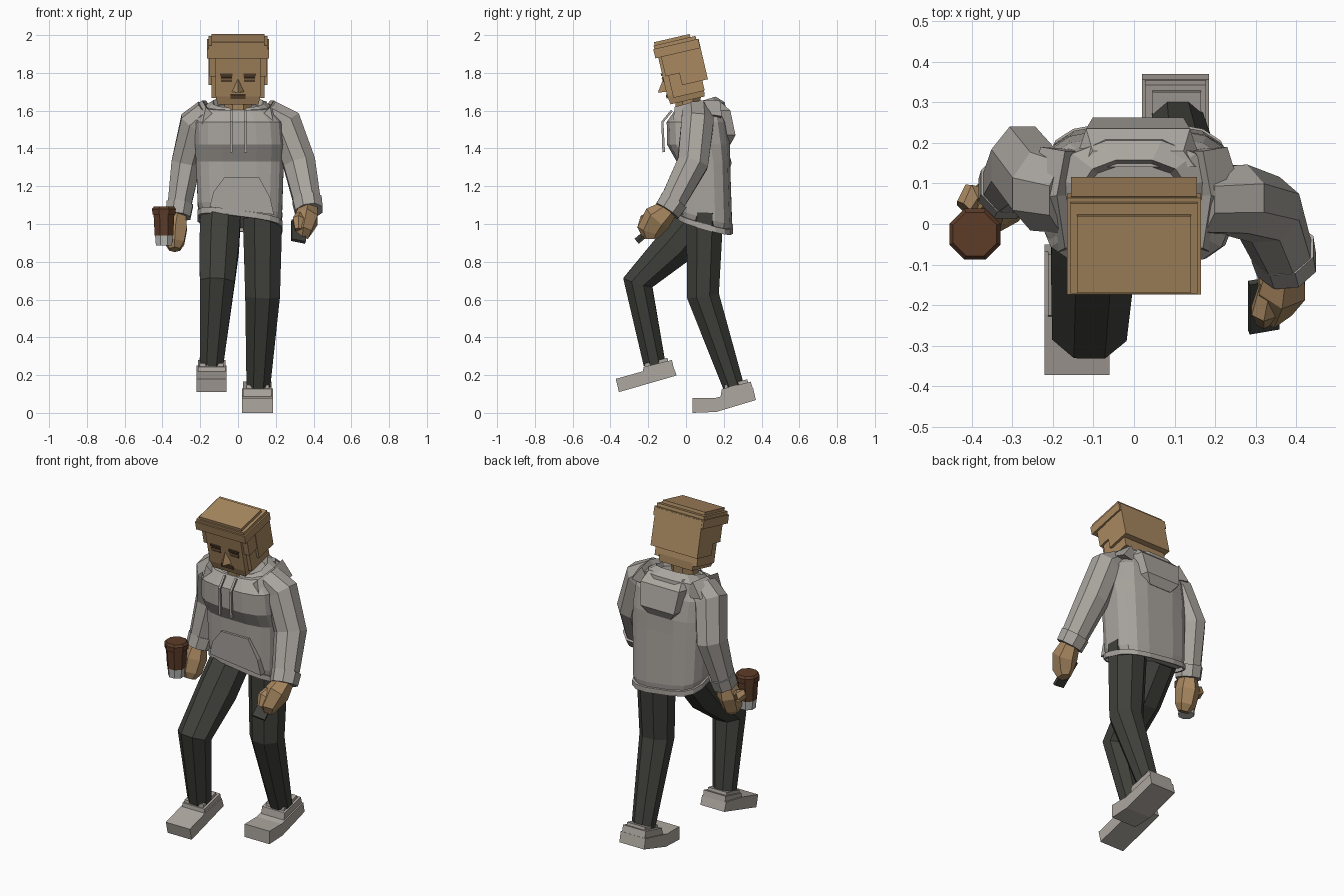
import bpy, bmesh, math
from mathutils import Vector, Matrix


def material(name, rgb):
    m = bpy.data.materials.new(name)
    m.diffuse_color = (*rgb, 1)
    return m


SKIN = material("tan", (0.40, 0.25, 0.12))
CLOTH = material("warm grey", (0.40, 0.375, 0.345))
DARK = material("charcoal", (0.05, 0.052, 0.043))
SHOE = material("shoe grey", (0.42, 0.385, 0.35))
BROWN = material("coffee brown", (0.11, 0.045, 0.022))
PAPER = material("cup grey", (0.5, 0.5, 0.48))
FACE = material("face brown", (0.09, 0.05, 0.025))


def build(name, verts, faces, mat, matrix=None):
    bm = bmesh.new()
    vs = [bm.verts.new(matrix @ Vector(v) if matrix else v) for v in verts]
    for f in faces:
        bm.faces.new([vs[i] for i in f])
    bmesh.ops.recalc_face_normals(bm, faces=bm.faces)
    me = bpy.data.meshes.new(name)
    bm.to_mesh(me)
    bm.free()
    me.materials.append(mat)
    ob = bpy.data.objects.new(name, me)
    bpy.context.collection.objects.link(ob)
    return ob


def loft(name, rings, mat, caps=(True, True), matrix=None):
    n, verts = len(rings[0]), [v for r in rings for v in r]
    faces = [(k * n + i, k * n + (i + 1) % n, (k + 1) * n + (i + 1) % n, (k + 1) * n + i)
             for k in range(len(rings) - 1) for i in range(n)]
    if caps[0]:
        faces.append(tuple(range(n)))
    if caps[1]:
        faces.append(tuple(range(len(verts) - n, len(verts))))
    return build(name, verts, faces, mat, matrix)


def tube(name, stations, mat, n=8):
    """Stations are (point, radius across, radius in depth), rings square to the path."""
    pts = [Vector(s[0]) for s in stations]
    rings = []
    for i, (p, ra, rb) in enumerate(stations):
        t = Vector()
        if i > 0:
            t += (pts[i] - pts[i - 1]).normalized()
        if i < len(pts) - 1:
            t += (pts[i + 1] - pts[i]).normalized()
        t.normalize()
        a = (Vector((1, 0, 0)) - t * t.x).normalized()
        b = t.cross(a)
        k = 1 / math.cos(math.pi / n)
        rings.append([pts[i] + a * (ra * k * math.cos(w)) + b * (rb * k * math.sin(w))
                      for w in ((j + 0.5) * math.tau / n for j in range(n))])
    return loft(name, rings, mat)


def box(name, lo, hi, mat, matrix=None, taper=1.0):
    """Box between two corners; taper scales its lower end."""
    c = [(lo[i] + hi[i]) / 2 for i in range(2)]
    rings = []
    for z, s in ((lo[2], taper), (hi[2], 1)):
        hx, hy = (hi[0] - lo[0]) / 2 * s, (hi[1] - lo[1]) / 2 * s
        rings.append([(c[0] + x * hx, c[1] + y * hy, z)
                      for x, y in ((-1, -1), (1, -1), (1, 1), (-1, 1))])
    return loft(name, rings, mat, matrix=matrix)


def side_profile(name, x0, x1, yz, mat):
    return loft(name, [[(x, y, z) for y, z in yz] for x in (x0, x1)], mat)


def oval(cx, cy, z, rx, ry, n=16, power=0.6, slope=(0, 0)):
    ring = []
    for j in range(n):
        w = (j + 0.5) * math.tau / n
        c, s = math.cos(w), math.sin(w)
        x = rx * math.copysign(abs(c) ** power, c)
        y = ry * math.copysign(abs(s) ** power, s)
        ring.append((cx + x, cy + y, z + slope[0] * x + slope[1] * y))
    return ring


# Trousers
tube("right_trouser_leg", [((-0.09, 0.09, 1.06), 0.105, 0.10), ((-0.10, -0.06, 0.88), 0.105, 0.105),
                           ((-0.11, -0.255, 0.69), 0.092, 0.08), ((-0.14, -0.167, 0.26), 0.062, 0.058)], DARK)
tube("left_trouser_leg", [((0.13, 0.10, 1.06), 0.105, 0.098), ((0.13, 0.09, 0.62), 0.092, 0.085),
                          ((0.107, 0.255, 0.13), 0.062, 0.055)], DARK)

# Shoes: sole block, raised heel and ankle collar
side_profile("right_shoe", -0.22, -0.06, [(-0.355, 0.11), (-0.05, 0.198), (-0.068, 0.25), (-0.222, 0.222),
                                          (-0.372, 0.18)], SHOE)
side_profile("right_shoe_heel", -0.212, -0.066, [(-0.23, 0.20), (-0.064, 0.235), (-0.075, 0.28), (-0.225, 0.243)], SHOE)
side_profile("right_shoe_collar", -0.203, -0.078, [(-0.22, 0.23), (-0.09, 0.26), (-0.098, 0.292), (-0.218, 0.262)], SHOE)
side_profile("left_shoe", 0.02, 0.185, [(0.035, 0), (0.16, 0.005), (0.37, 0.068), (0.356, 0.128), (0.19, 0.088),
                                        (0.15, 0.078), (0.035, 0.078)], SHOE)
side_profile("left_shoe_heel", 0.027, 0.178, [(0.18, 0.07), (0.358, 0.115), (0.343, 0.165), (0.19, 0.127)], SHOE)
side_profile("left_shoe_collar", 0.045, 0.165, [(0.20, 0.11), (0.333, 0.145), (0.325, 0.178), (0.205, 0.148)], SHOE)

# Hoodie body with a loose overhanging chest and a sloping hem band
hem = (-0.13, -0.28)
loft("hoodie_body", [oval(0.01, 0.10, 1.02, 0.212, 0.14, slope=hem), oval(0.01, 0.10, 1.06, 0.225, 0.145, slope=hem),
                     oval(0.01, 0.092, 1.33, 0.235, 0.143), oval(0.01, 0.066, 1.42, 0.24, 0.168),
                     oval(0.005, 0.056, 1.54, 0.235, 0.16), oval(0, 0.06, 1.62, 0.17, 0.12, slope=(0, 0.15))], CLOTH)
loft("hem_band", [oval(0.01, 0.10, z, rx, ry, slope=hem) for z, rx, ry in
                  ((1.0, 0.215, 0.14), (1.0, 0.228, 0.15), (1.03, 0.228, 0.15), (1.03, 0.21, 0.135))],
     CLOTH, caps=(False, False))

# Hood collar around the neck, and the hood lying on the back
loft("hood_collar", [oval(0, 0.06, z, rx, ry, n=12, power=0.8, slope=(0, 0.3)) for z, rx, ry in
                     ((1.53, 0.21, 0.16), (1.60, 0.20, 0.15), (1.645, 0.135, 0.10), (1.56, 0.095, 0.065))],
     CLOTH, caps=(False, True))
loft("hood", [[(0.01 + s * w, y, z) for s, y in ((-1, 0.14), (1, 0.14), (0.8, yb), (-0.8, yb))]
              for z, w, yb in ((1.42, 0.09, 0.235), (1.47, 0.14, 0.262), (1.60, 0.16, 0.235), (1.65, 0.14, 0.18))], CLOTH)
for side, s in (("right", -1), ("left", 1)):
    loft(f"{side}_hood_fold", [[(s * x, y, z) for x, y, z in r] for r in (
        [(0.10, -0.05, 1.55), (0.19, -0.07, 1.53), (0.17, -0.06, 1.62)],
        [(0.13, 0.07, 1.57), (0.27, 0.06, 1.59), (0.19, 0.07, 1.655)],
        [(0.10, 0.18, 1.55), (0.23, 0.19, 1.57), (0.17, 0.18, 1.655)])], CLOTH)

# Front pocket and drawstrings
loft("front_pocket", [[(0.01 + x, y + d, z) for x, y, z in (
    (-0.16, -0.047, 1.09), (0.18, -0.047, 1.05), (0.16, -0.052, 1.14),
    (0.10, -0.053, 1.25), (-0.08, -0.053, 1.25), (-0.14, -0.05, 1.17))] for d in (-0.008, 0.03)], CLOTH)
for side, x in (("right", -0.035), ("left", 0.04)):
    tube(f"{side}_drawstring", [((x, -0.075, 1.60), 0.006, 0.006), ((x, -0.125, 1.54), 0.006, 0.006),
                                ((x, -0.118, 1.38), 0.007, 0.007)], CLOTH, n=4)

# Sleeves and cuffs
tube("right_sleeve", [((-0.16, 0.07, 1.59), 0.07, 0.09), ((-0.225, 0.085, 1.53), 0.085, 0.10),
                      ((-0.275, 0.145, 1.32), 0.078, 0.095), ((-0.315, 0.09, 1.07), 0.06, 0.066)], CLOTH)
tube("right_cuff", [((-0.308, 0.10, 1.105), 0.07, 0.074), ((-0.318, 0.08, 1.04), 0.066, 0.07)], CLOTH)
tube("left_sleeve", [((0.16, 0.06, 1.59), 0.07, 0.08), ((0.25, 0.06, 1.53), 0.09, 0.085),
                     ((0.325, 0.035, 1.32), 0.085, 0.082), ((0.37, -0.08, 1.10), 0.07, 0.066)], CLOTH)
tube("left_cuff", [((0.366, -0.062, 1.125), 0.077, 0.075), ((0.376, -0.10, 1.068), 0.073, 0.07)], CLOTH)

# Hands with thumbs
tube("right_hand", [((-0.318, 0.08, 1.06), 0.04, 0.045), ((-0.33, 0.06, 0.98), 0.06, 0.06),
                    ((-0.335, 0.035, 0.90), 0.05, 0.052), ((-0.335, 0.02, 0.865), 0.028, 0.03)], SKIN, n=6)
tube("right_fingers", [((-0.33, 0.05, 0.96), 0.03, 0.03), ((-0.40, 0.065, 0.99), 0.03, 0.035),
                       ((-0.42, 0.04, 1.0), 0.02, 0.025)], SKIN, n=6)
tube("left_hand", [((0.375, -0.09, 1.08), 0.045, 0.045), ((0.365, -0.15, 1.03), 0.058, 0.068),
                   ((0.345, -0.19, 0.965), 0.045, 0.06), ((0.34, -0.19, 0.925), 0.03, 0.035)], SKIN, n=6)
tube("left_thumb", [((0.335, -0.15, 1.05), 0.025, 0.025), ((0.32, -0.215, 1.02), 0.03, 0.03),
                    ((0.32, -0.24, 0.97), 0.018, 0.018)], SKIN, n=6)

# Phone in the left hand
tilt = Matrix.Translation((0.32, -0.20, 0.96)) @ Matrix.Rotation(math.radians(40), 4, 'X') \
    @ Matrix.Rotation(math.radians(15), 4, 'Y')
box("phone", (-0.038, -0.08, -0.008), (0.038, 0.08, 0.008), DARK, tilt)

# Coffee cup: pale base, brown sleeve and lid
for part, mat, spans in (("cup_base", PAPER, ((0.885, 0.046), (0.94, 0.051))),
                         ("cup_sleeve", BROWN, ((0.938, 0.053), (1.06, 0.06))),
                         ("cup_lid", BROWN, ((1.05, 0.066), (1.08, 0.068), (1.093, 0.058)))):
    loft(part, [oval(-0.392, -0.025, z, r, r, n=8, power=1) for z, r in spans], mat)

# Head, leaning forward; every piece sits in the head's own frame
HEAD = Matrix.Translation((0, -0.03, 1.82)) @ Matrix.Rotation(math.radians(13), 4, 'X')
loft("neck", [oval(0, 0.01, z, r, r * 0.9, n=8, power=1) for z, r in ((1.54, 0.07), (1.70, 0.085))], SKIN)
box("face", (-0.118, -0.10, -0.125), (0.118, 0.10, 0.11), SKIN, HEAD)
box("jaw", (-0.118, -0.10, -0.17), (0.118, 0.10, -0.125), SKIN, HEAD, taper=0.92)
box("hair_back", (-0.155, -0.01, -0.085), (0.155, 0.13, 0.13), SKIN, HEAD)
box("hair_brim", (-0.165, -0.116, 0.085), (0.165, 0.128, 0.135), SKIN, HEAD)
box("hair_layer", (-0.157, -0.11, 0.135), (0.157, 0.118, 0.153), SKIN, HEAD)
box("hair_top", (-0.14, -0.104, 0.153), (0.14, 0.09, 0.17), SKIN, HEAD)
for side, s in (("right", -1), ("left", 1)):
    xs = sorted((s * 0.115, s * 0.152))
    box(f"{side}_sideburn", (xs[0], -0.085, -0.02), (xs[1], 0.06, 0.09), SKIN, HEAD)
    xs = sorted((s * 0.11, s * 0.14))
    box(f"{side}_lower_hair", (xs[0], -0.07, -0.14), (xs[1], 0.10, -0.02), SKIN, HEAD)
    # Eyes and brows
    xs = sorted((s * 0.032, s * 0.09))
    box(f"{side}_eye", (xs[0], -0.104, -0.045), (xs[1], -0.098, -0.018), FACE, HEAD)
    box(f"{side}_eyelid", (xs[0], -0.107, -0.031), (xs[1], -0.098, -0.025), SKIN, HEAD)
    box(f"{side}_brow", (xs[0] - 0.004, -0.107, -0.012), (xs[1] + 0.004, -0.098, 0.0), FACE, HEAD)

# Nose wedge and mouth
build("nose", [(0, -0.10, -0.03), (-0.032, -0.10, -0.10), (0.032, -0.10, -0.10), (0, -0.145, -0.095)],
      [(0, 1, 3), (0, 3, 2), (1, 2, 3), (0, 2, 1)], SKIN, HEAD)
box("mouth", (-0.04, -0.106, -0.135), (0.04, -0.098, -0.115), FACE, HEAD)
